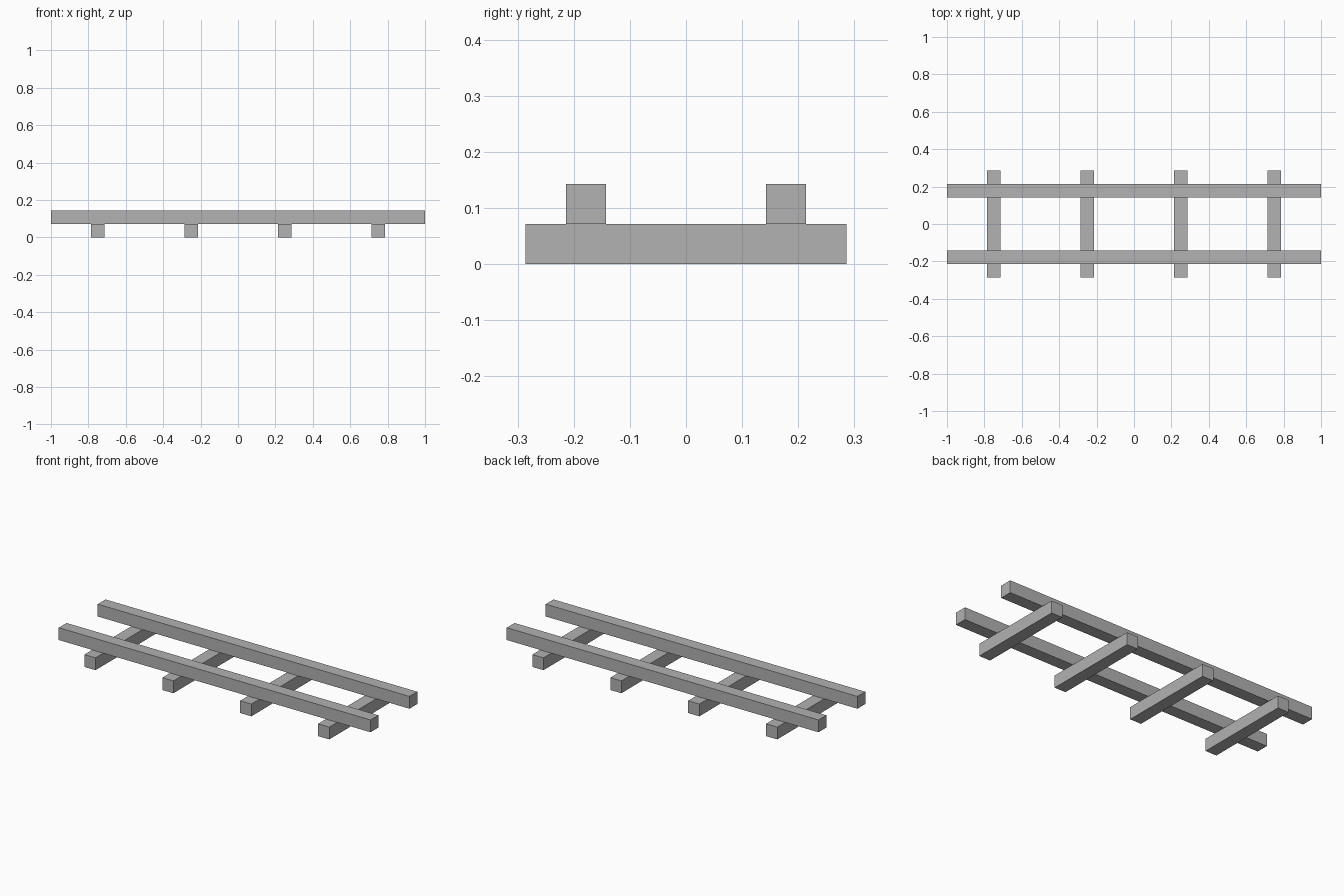
import bpy

cube = bpy.data.objects.get("Cube")
if cube:
    bpy.data.objects.remove(cube, do_unlink=True)

# Single plain grey finish
grey = bpy.data.materials.new("plain grey")
grey.use_nodes = True
colour = (0.445, 0.445, 0.445, 1)
grey.diffuse_color = colour
grey.node_tree.nodes["Principled BSDF"].inputs["Base Color"].default_value = colour

BEAM = 1 / 14  # thickness of every square beam


def beam(name, centre, size):
    bpy.ops.mesh.primitive_cube_add(size=1, location=centre)
    obj = bpy.context.object
    obj.name = name
    obj.scale = size
    bpy.ops.object.transform_apply(location=False, rotation=False, scale=True)
    obj.data.materials.append(grey)
    return obj


# Cross beams resting on the ground
for i in range(4):
    beam(f"cross_beam_{i + 1}", (-0.75 + i * 0.5, 0, BEAM / 2), (BEAM, 8 * BEAM, BEAM))

# Long rails laid across them
for name, side in (("front_rail", -1), ("back_rail", 1)):
    beam(name, (0, side * 2.5 * BEAM, 1.5 * BEAM), (2, BEAM, BEAM))
